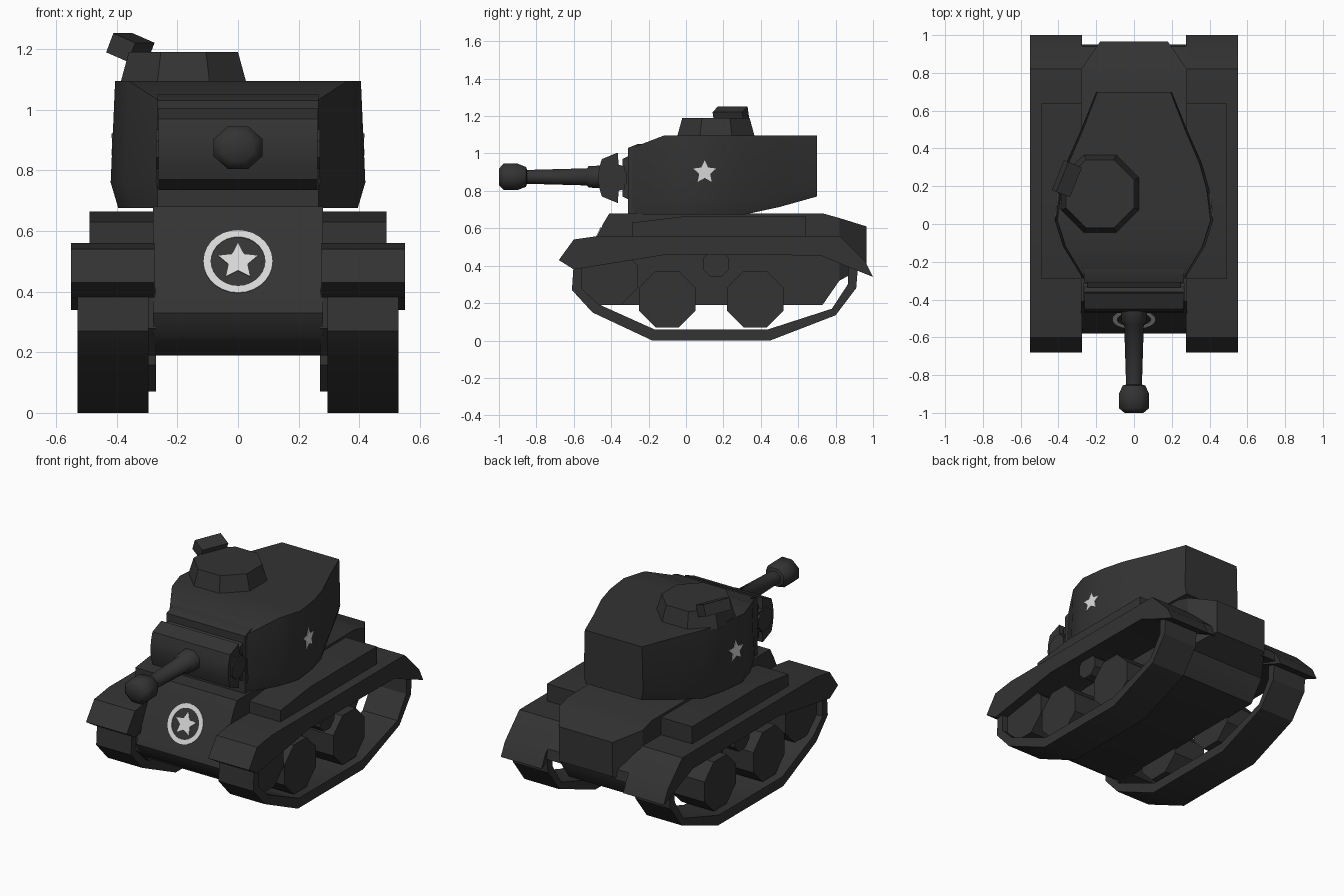
import bpy, bmesh, math
from mathutils import Vector, Matrix

if "Cube" in bpy.data.objects:
    bpy.data.objects.remove(bpy.data.objects["Cube"])


def material(name, c):
    m = bpy.data.materials.new(name)
    m.diffuse_color = (c[0], c[1], c[2], 1)
    m.use_nodes = True
    m.node_tree.nodes["Principled BSDF"].inputs["Base Color"].default_value = m.diffuse_color
    return m


DARK = material("dark_steel", (0.033, 0.033, 0.033))
WHITE = material("marking_grey", (0.68, 0.68, 0.68))


def make(name, verts, faces, mat=DARK, angle=30, solid=True):
    bm = bmesh.new()
    vs = [bm.verts.new(v) for v in verts]
    for f in faces:
        bm.faces.new([vs[i] for i in f])
    if solid:
        bmesh.ops.recalc_face_normals(bm, faces=bm.faces)
    for f in bm.faces:
        f.smooth = True
    me = bpy.data.meshes.new(name)
    bm.to_mesh(me)
    bm.free()
    me.set_sharp_from_angle(angle=math.radians(angle))
    me.materials.append(mat)
    ob = bpy.data.objects.new(name, me)
    bpy.context.collection.objects.link(ob)
    return ob


def loft(rings):
    """Faces joining equal closed rings, with both ends capped."""
    n = len(rings[0])
    verts = [p for r in rings for p in r]
    faces = [(k * n + i, k * n + (i + 1) % n, (k + 1) * n + (i + 1) % n, (k + 1) * n + i)
             for k in range(len(rings) - 1) for i in range(n)]
    faces += [tuple(range(n)), tuple(range((len(rings) - 1) * n, len(rings) * n))]
    return verts, faces


def prism(name, prof, x0, x1, angle=30):
    """Extrude a (y, z) profile along x."""
    return make(name, *loft([[(x, y, z) for y, z in prof] for x in (x0, x1)]), angle=angle)


def pair(name, prof, x0, x1, angle=30):
    for side, s in (("right", 1), ("left", -1)):
        prism(f"{name}_{side}", prof, s * x0, s * x1, angle)


def octagon(cy, cz, r):
    return [(cy + r * math.cos(math.pi / 8 + i * math.pi / 4) / math.cos(math.pi / 8),
             cz + r * math.sin(math.pi / 8 + i * math.pi / 4) / math.cos(math.pi / 8)) for i in range(8)]


# Hull with sloped nose and tapered tail
prism("hull", [(-0.41, 0.68), (-0.44, 0.63), (-0.56, 0.38), (-0.58, 0.33), (-0.55, 0.26), (-0.45, 0.19),
               (0.73, 0.19), (0.82, 0.32), (0.82, 0.655), (0.73, 0.68)], -0.28, 0.28, 40)
tail = [[(-w, y, zb), (w, y, zb), (w, y, zt), (-w, y, zt)]
        for w, y, zb, zt in ((0.28, 0.82, 0.32, 0.655), (0.18, 0.965, 0.40, 0.61))]
make("hull_tail", *loft(tail))

# Fenders, stowage boxes and rear webs
pair("fender", [(-0.68, 0.43), (-0.60, 0.54), (-0.46, 0.56), (0.82, 0.56), (0.96, 0.42), (1.0, 0.34),
                (0.85, 0.40), (0.72, 0.455), (-0.10, 0.46), (-0.60, 0.38)], 0.275, 0.55)
pair("stowage_box", [(-0.29, 0.55), (-0.29, 0.63), (0.0, 0.665), (0.64, 0.665), (0.64, 0.55)], 0.27, 0.49)
pair("rear_web", [(0.80, 0.55), (0.84, 0.54), (0.94, 0.44), (0.95, 0.38), (0.82, 0.42)], 0.18, 0.28)

# Track belts: outer and inner runs joined as quads
outer = [(-0.60, 0.42), (-0.61, 0.27), (-0.50, 0.15), (-0.18, 0.0), (0.45, 0.0), (0.80, 0.135), (0.91, 0.28), (0.92, 0.40)]
inner = [(-0.56, 0.42), (-0.56, 0.28), (-0.47, 0.195), (-0.17, 0.06), (0.44, 0.06), (0.78, 0.17), (0.865, 0.30), (0.87, 0.42)]
for side, s in (("right", 1), ("left", -1)):
    rings = [[(s * 0.295, *a), (s * 0.53, *a), (s * 0.53, *b), (s * 0.295, *b)] for a, b in zip(outer, inner)]
    make("track_" + side, *loft(rings))

# Wheels and rollers
for i, (y, z, r) in enumerate([(-0.41, 0.34, 0.15), (-0.10, 0.22, 0.15), (0.37, 0.22, 0.15), (0.16, 0.41, 0.07)]):
    pair(f"wheel_{i}", octagon(y, z, r), 0.27, 0.49)

# Turret: plan outline lofted up in three rings, caps made of strips
plan = [(0.27, -0.29), (0.375, -0.12), (0.42, 0.02), (0.40, 0.18), (0.36, 0.32), (0.28, 0.50), (0.20, 0.70)]


def floor_z(y):
    return 0.675 if y < 0.4 else 0.70 + (y - 0.45) * 0.28


levels = [(0.94, floor_z),
          (1.0, lambda y: max(0.76, floor_z(y) + 0.05)),
          (0.965, lambda y: 1.03 if y < -0.2 else 1.095)]
n = len(plan)
rings = []
for sc, fz in levels:
    half = [(x * sc, y, fz(y)) for x, y in plan]
    rings.append(half + [(-x, y, z) for x, y, z in reversed(half)])
tv, tf = loft(rings)
tf = tf[:-2]
for base in (0, 4 * n):
    tf += [(base + i, base + i + 1, base + 2 * n - 2 - i, base + 2 * n - 1 - i) for i in range(n - 1)]
make("turret", tv, tf, angle=42)

# Turret face plate and rounded gun shield
prism("turret_face", [(-0.31, 0.675), (-0.31, 1.03), (-0.26, 1.05), (-0.22, 1.05), (-0.22, 0.675)], -0.265, 0.265)
prism("shield_mount", [(-0.34, 0.77), (-0.34, 0.97), (-0.30, 0.99), (-0.30, 0.75)], -0.25, 0.25)
prism("gun_shield", [(-0.365, 1.005), (-0.45, 0.97), (-0.465, 0.92), (-0.47, 0.87), (-0.465, 0.82), (-0.45, 0.77),
                     (-0.365, 0.735), (-0.36, 0.80), (-0.33, 0.81), (-0.33, 0.93), (-0.36, 0.94)], -0.262, 0.262, 45)
pair("shield_pivot", octagon(-0.38, 0.87, 0.065), 0.24, 0.27)

# Gun barrel and muzzle, turned about y
barrel = []
for y, r in [(-0.44, 0.07), (-0.52, 0.065), (-0.53, 0.052), (-0.85, 0.042), (-0.855, 0.06), (-0.90, 0.08),
             (-0.975, 0.08), (-1.0, 0.05)]:
    barrel.append([(x, y, 0.875 + z * 0.88) for x, z in octagon(0, 0, r)])
make("gun_barrel", *loft(barrel), angle=50)

# Cupola and its raised hatch box
cup = [[(x, y, z) for x, y in octagon(-0.18, 0.16, r)] for z, r in ((1.08, 0.21), (1.19, 0.18))]
make("cupola", *loft(cup))
rot = Matrix.Rotation(math.radians(-22), 3, 'Z') @ Matrix.Rotation(math.radians(22), 3, 'Y')
box = [[tuple(Vector((-0.355, 0.24, 1.205)) + rot @ Vector((sx * 0.042, y, sz * 0.034)))
        for sx, sz in ((-1, -1), (1, -1), (1, 1), (-1, 1))] for y in (-0.085, 0.085)]
make("hatch_box", *loft(box))


# Painted star and ring plates
def star_points(r):
    return [((r if i % 2 == 0 else r * 0.48) * math.sin(i * math.pi / 5),
             (r if i % 2 == 0 else r * 0.48) * math.cos(i * math.pi / 5)) for i in range(10)]


def plate(name, pts, faces, normal):
    """Double-faced plate 0.004 thick."""
    k = len(pts)
    verts = [Vector(p) + normal * 0.004 for p in pts] + [Vector(p) for p in pts]
    edges = {}
    for f in faces:
        for a, b in zip(f, f[1:] + f[:1]):
            key = (min(a, b), max(a, b))
            edges[key] = edges.get(key, 0) + 1
    rim = [(a, b, b + k, a + k) for (a, b), c in edges.items() if c == 1]
    make(name, verts, faces + [tuple(i + k for i in f) for f in faces] + rim, WHITE)


fan = [(10, i, (i + 1) % 10) for i in range(10)]
up = Vector((0, 0.12, 0.25)).normalized()
out = Vector((0, -0.25, 0.12)).normalized()
centre = Vector((0, -0.5024, 0.498)) + out * 0.002
nose = lambda u, v: centre + Vector((u, 0, 0)) + up * v
plate("nose_star", [nose(u, v) for u, v in star_points(0.07) + [(0, 0)]], fan, out)
N = 28
circle = [nose(r * math.sin(i * math.tau / N), r * math.cos(i * math.tau / N)) for r in (0.089, 0.115) for i in range(N)]
plate("nose_ring", circle, [(i, (i + 1) % N, N + (i + 1) % N, N + i) for i in range(N)], out)


def turret_x(y, z):
    x = 0.42 - (y - 0.02) * 0.125
    return x * (1 - 0.035 * (z - 0.76) / 0.335) + 0.003


for side, s in (("right", 1), ("left", -1)):
    pts = [(s * turret_x(0.10 + u, 0.90 + v), 0.10 + u, 0.90 + v) for u, v in star_points(0.064) + [(0, 0)]]
    plate("turret_star_" + side, pts, fan, Vector((s, 0, 0)))
